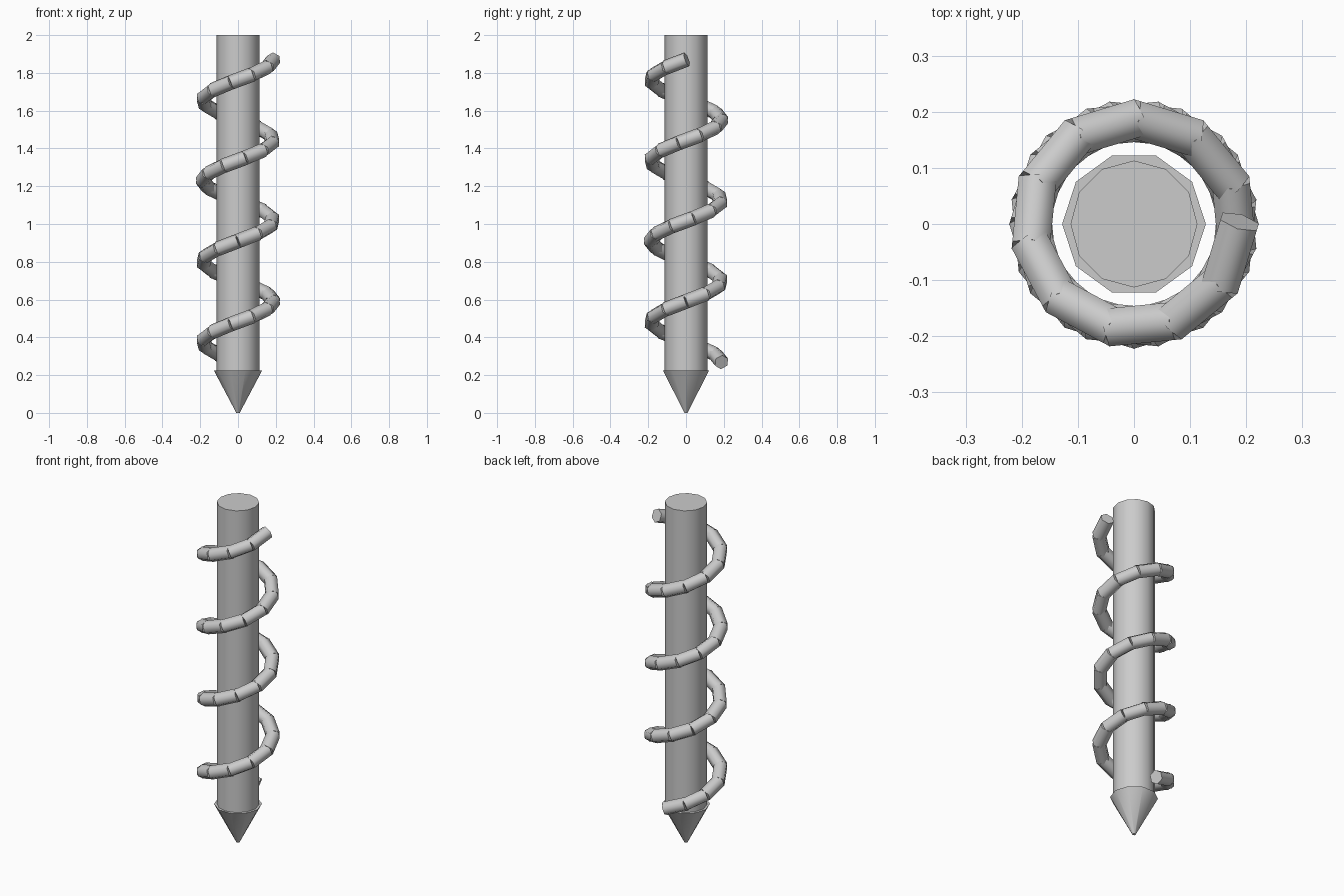
import bpy
from math import cos, sin, pi
from mathutils import Vector

if "Cube" in bpy.data.objects:
    bpy.data.objects.remove(bpy.data.objects["Cube"])


def smooth_sides(obj):
    # smooth the side quads, keep the end caps flat with sharp rims
    mesh = obj.data
    cap_edges = set()
    for p in mesh.polygons:
        p.use_smooth = len(p.vertices) == 4
        if not p.use_smooth:
            cap_edges.update(p.edge_keys)
    for e in mesh.edges:
        if e.key in cap_edges:
            e.use_edge_sharp = True


def tapered(name, sides, a, b, r1, r2):
    # prism or cone running from point a to point b
    d = b - a
    bpy.ops.mesh.primitive_cone_add(vertices=sides, radius1=r1, radius2=r2,
                                    depth=d.length, location=(a + b) / 2)
    obj = bpy.context.object
    obj.name = name
    obj.rotation_euler = d.to_track_quat('Z', 'Y').to_euler()
    smooth_sides(obj)
    return obj


# central shaft
tapered("shaft", 12, Vector((0, 0, 0.215)), Vector((0, 0, 2)), 0.113, 0.113)

# pointed tip, with a vertex on the x axis
tip = tapered("tip", 10, Vector((0, 0, 0)), Vector((0, 0, 0.225)), 0.009, 0.128)
tip.rotation_euler = (0, 0, pi / 2)

# spiral rod made of short straight overlapping pieces
STEPS, TURNS, RADIUS = 40, 3.75, 0.187


def helix(i):
    t = i / STEPS
    ang = pi / 2 + t * TURNS * 2 * pi
    return Vector((RADIUS * cos(ang), RADIUS * sin(ang), 0.27 + 1.6 * t))


for i in range(STEPS):
    a, b = helix(i), helix(i + 1)
    extra = (b - a) * 0.04
    tapered(f"spiral_piece_{i + 1}", 6, a - extra, b + extra, 0.039, 0.039)
